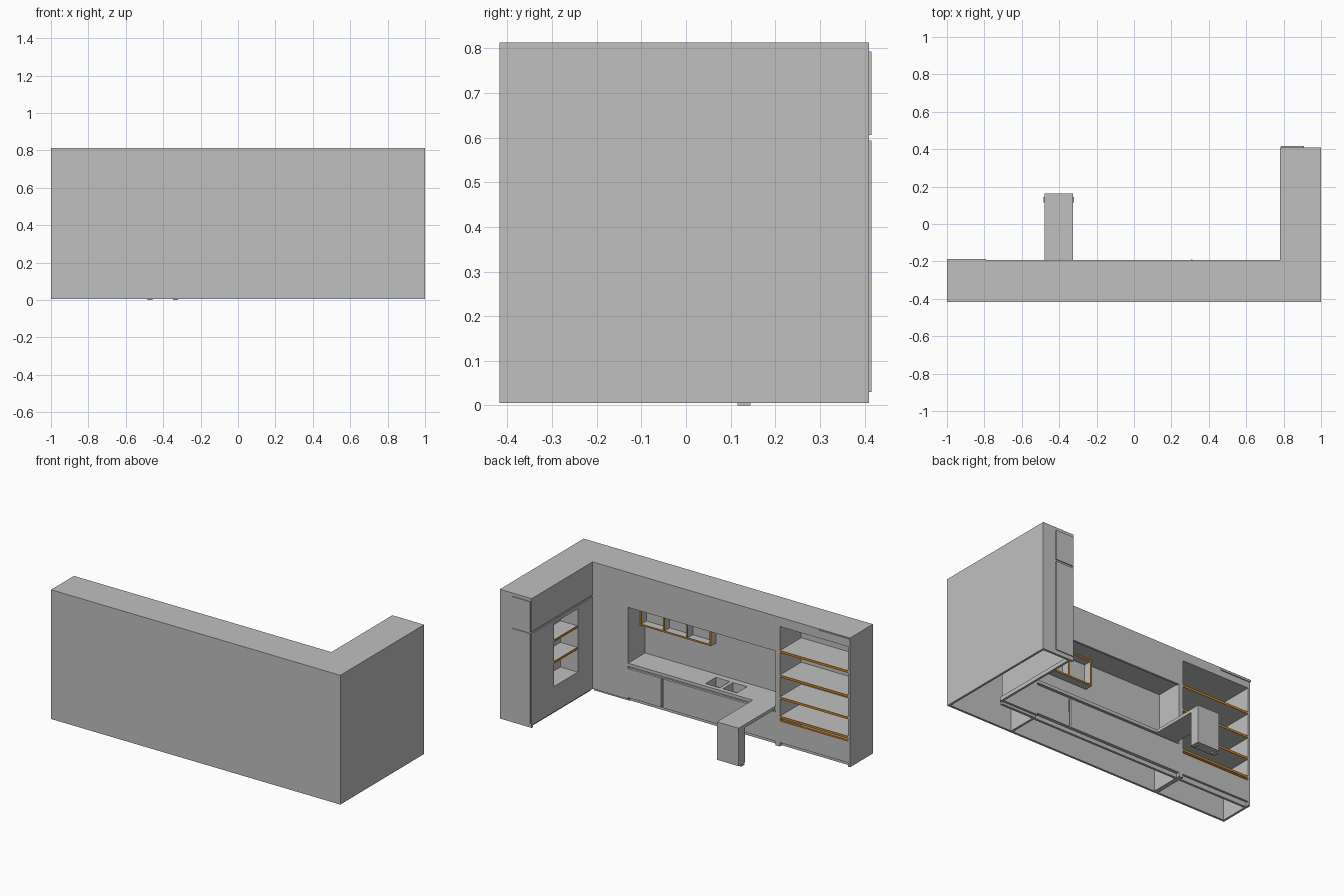
import bpy, bmesh
from mathutils import Vector

if "Cube" in bpy.data.objects:
    bpy.data.objects.remove(bpy.data.objects["Cube"], do_unlink=True)


def material(name, rgb):
    m = bpy.data.materials.new(name)
    m.use_nodes = True
    color = (*rgb, 1)
    m.diffuse_color = color
    m.node_tree.nodes["Principled BSDF"].inputs["Base Color"].default_value = color
    return m


GREY = material("cabinet grey", (.53, .53, .53))
WOOD = material("orange wood", (.6, .24, .02))


def box(name, xs, ys, zs, mat=GREY, opening=None):
    """Box between pairs of limits; an opening direction drops that face."""
    bm = bmesh.new()
    bmesh.ops.create_cube(bm, size=1)
    for v in bm.verts:
        v.co = [lim[0] if c < 0 else lim[1] for c, lim in zip(v.co, (xs, ys, zs))]
    bm.normal_update()
    if opening:
        lid = [f for f in bm.faces if f.normal.dot(Vector(opening)) > .9]
        bmesh.ops.delete(bm, geom=lid, context='FACES')
        bmesh.ops.reverse_faces(bm, faces=bm.faces[:])
    mesh = bpy.data.meshes.new(name)
    bm.to_mesh(mesh)
    bm.free()
    mesh.materials.append(mat)
    ob = bpy.data.objects.new(name, mesh)
    bpy.context.scene.collection.objects.link(ob)
    return ob


def cut(target, xs, ys, zs):
    """Cut a rectangular opening and discard the cutter."""
    cutter = box("opening_cutter", xs, ys, zs)
    cutter.hide_render = True
    mod = target.modifiers.new("opening", 'BOOLEAN')
    mod.operation = 'DIFFERENCE'
    mod.solver = 'EXACT'
    mod.object = cutter
    bpy.context.view_layer.objects.active = target
    bpy.ops.object.modifier_apply(modifier=mod.name)
    bpy.data.objects.remove(cutter, do_unlink=True)


# Main layout limits
LEFT, RIGHT = 1, -1
WALL, FRONT, END = -.418, -.192, .41
LEG = .78            # inner face of the side wing
TALL = .535          # edge of the tall cupboard
DIV = -.5            # divider before the shelf unit
BASE, TOP = .005, .813
KICK, COUNTER, SPLIT = .03, .245, .6
T = .014             # board thickness
GAP = .006
FULL = (BASE, TOP - T)
DEPTH = (WALL + T, FRONT - T)

# Outer shell, open at the bottom
box("back_wall", (RIGHT, LEFT), (WALL, WALL + T), FULL)
box("wing_outer_wall", (LEFT - T, LEFT), (WALL + T, END), FULL)
box("wing_end_wall", (LEG, LEFT - T), (END - T, END), FULL)
box("main_roof", (RIGHT, LEFT), (WALL, FRONT), (TOP - T, TOP))
box("wing_roof", (LEG, LEFT), (FRONT, END), (TOP - T, TOP))
box("right_end_panel", (RIGHT, RIGHT + T), (WALL + T, FRONT), FULL)
box("divider_panel", (DIV - T, DIV + T), (WALL + T, FRONT), FULL)
box("tall_cupboard_side", (TALL, TALL + T), DEPTH, FULL)

# Wing end doors
for label, zs in (("lower", (KICK, SPLIT - GAP)), ("upper", (SPLIT + GAP, TOP - .02))):
    box("wing_end_door_" + label, (LEG + GAP, .91), (END, END + GAP), zs)

# Wing inner face, with a shelved niche
wing_y = (FRONT, END - T)
NICHE_Y, NICHE_Z = (-.045, .19), (.18, .575)
box("wing_upper_panel", (LEG, LEG + T), wing_y, (SPLIT + GAP, TOP - T))
box("wing_groove", (LEG + GAP, LEG + T), wing_y, (SPLIT - GAP, SPLIT + GAP))
wing = box("wing_lower_panel", (LEG, LEG + T), wing_y, (.02, SPLIT - GAP))
cut(wing, (LEG - .1, LEG + .1), NICHE_Y, NICHE_Z)
box("wing_plinth", (LEG + T, LEG + T + T), wing_y, (BASE, KICK))
box("niche", (LEG + T, LEG + .12), NICHE_Y, NICHE_Z, opening=(-1, 0, 0))
for z in (.32, .455):
    box("niche_shelf", (LEG + GAP, LEG + .12), NICHE_Y, (z, z + T))
    box("niche_shelf_edge", (LEG + .003, LEG + GAP), NICHE_Y, (z, z + T), WOOD)

# Tall cupboard and upper run
FACE = (FRONT - T, FRONT)
box("tall_door", (TALL, LEG), FACE, (.02, SPLIT - GAP))
box("tall_plinth", (TALL, LEG), (FRONT - .03, FRONT - T), (BASE, KICK))
box("upper_fronts", (DIV + T, LEG), FACE, (SPLIT - GAP, TOP - T))
box("upper_groove", (TALL, LEG), (FRONT - T, FRONT - GAP), (SPLIT - .02, SPLIT))
box("upper_floor", (DIV + T, TALL), DEPTH, (SPLIT, SPLIT + T))

# Base run
RUN = (DIV + T, TALL)
box("splashback", RUN, (WALL + T, -.36), (COUNTER, SPLIT))
box("base_plinth", RUN, (FRONT - .035, FRONT - .02), (BASE, KICK + T))
box("base_carcass_face", RUN, (FRONT - .02, FRONT - T), (KICK, COUNTER - .02))
SEAM = .3
for label, xs in (("door", (SEAM + GAP, TALL)), ("drawers", (DIV + T, SEAM - GAP))):
    box("base_" + label, xs, FACE, (KICK, .212))
box("door_handle", (SEAM + GAP, SEAM + .012), (FRONT, FRONT + .003), (.12, .2))

# Counter with a double sink
counter = box("counter", RUN, (-.36, FRONT), (COUNTER - .02, COUNTER))
for x in (-.03, -.15):
    xs, ys = (x - .048, x + .048), (-.32, -.22)
    cut(counter, xs, ys, (.2, .3))
    box("sink_bowl", xs, ys, (.19, COUNTER + .001), opening=(0, 0, 1))

# Peninsula table
TABLE_X = (-.478, -.327)
TABLE_END = .163
box("table_top", TABLE_X, (FRONT, TABLE_END), (COUNTER - .02, COUNTER))
box("table_leg_panel", TABLE_X, (.1, TABLE_END), (.008, COUNTER - .02))
for x in TABLE_X:
    mid = x * .9 + sum(TABLE_X) * .05
    box("table_foot", (mid - T, mid + T), (.115, .145), (0, .008))

# Hanging cubes with wooden front edges
CUBE0, CUBE1, CUBE_Z, CUBE_Y = .045, TALL, .437, -.31
B = .01
step = (CUBE1 - CUBE0 - B) / 3
for part, ys, mat in (("board", (-.36, CUBE_Y - .003), GREY),
                      ("edge", (CUBE_Y - .003, CUBE_Y), WOOD)):
    box("cube_bottom_" + part, (CUBE0, CUBE1), ys, (CUBE_Z, CUBE_Z + B), mat)
    box("cube_top_" + part, (CUBE0, CUBE1), ys, (SPLIT - B, SPLIT), mat)
    for i in range(4):
        x = CUBE0 + i * step
        box("cube_upright_" + part, (x, x + B), ys, (CUBE_Z + B, SPLIT - B), mat)

# Shelf unit
BAY = (RIGHT + T, DIV - T)
for z in (.18, .3, .437, .59):
    box("shelf", BAY, (WALL + T, FRONT - GAP), (z, z + T))
    box("shelf_edge", BAY, (FRONT - GAP, FRONT - .002), (z, z + T), WOOD)
box("shelf_fascia", BAY, FACE, (.755, TOP - T))
box("shelf_top_board", BAY, DEPTH, (.755, .755 + T))
box("fascia_rail", (RIGHT, -.79), (FRONT, FRONT + GAP), (.795, .808))
box("shelf_drawer_front", BAY, FACE, (KICK, .16))
box("shelf_drawer_edge", BAY, FACE, (.16, .167), WOOD)
box("shelf_plinth", BAY, (FRONT - .035, FRONT - .02), (BASE, KICK + T))
